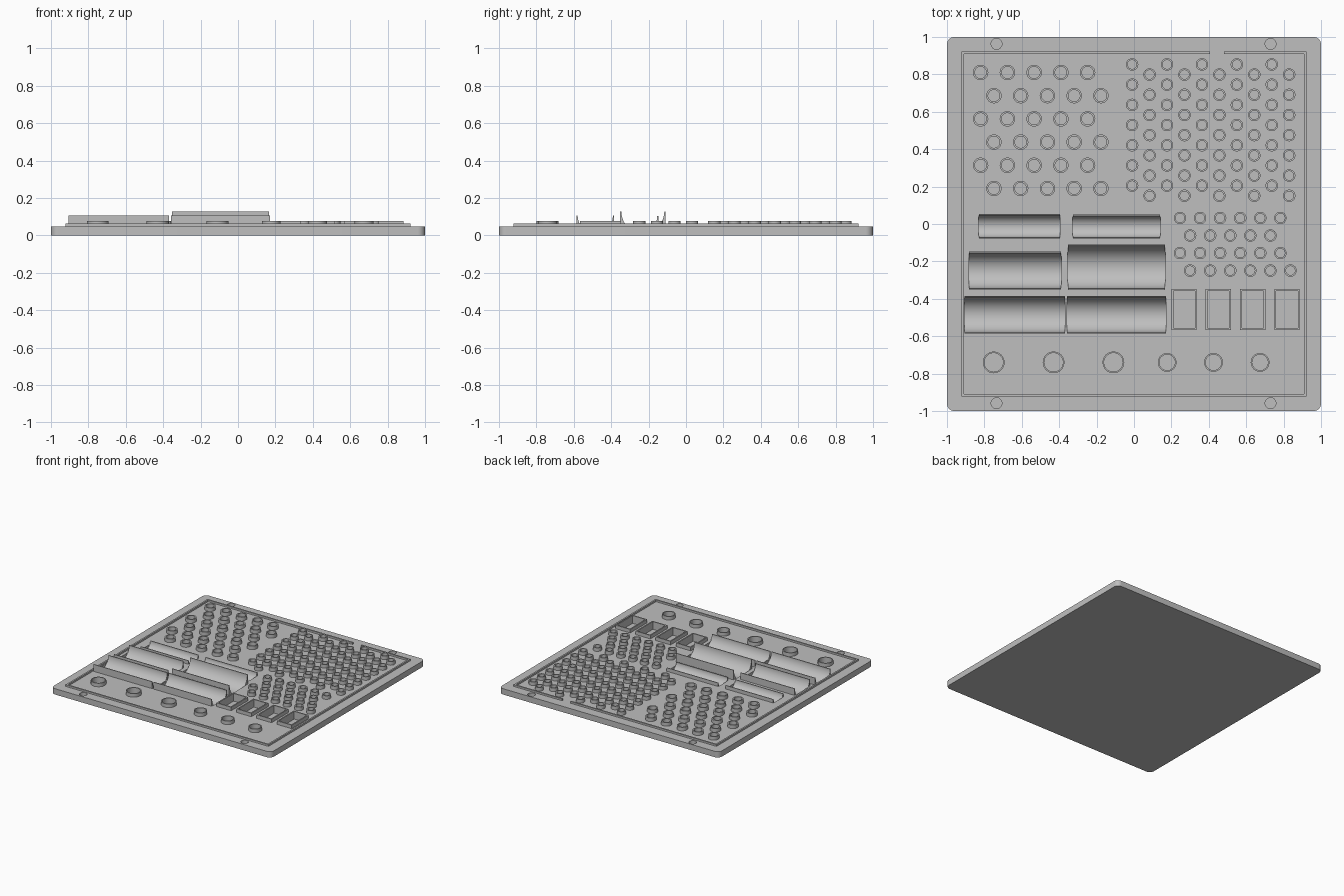
import bpy, bmesh, math
from mathutils import Matrix, Vector

if "Cube" in bpy.data.objects:
    bpy.data.objects.remove(bpy.data.objects["Cube"])

GREY = (0.52, 0.52, 0.52, 1)
mat = bpy.data.materials.new("plain_grey")
mat.use_nodes = True
mat.diffuse_color = GREY
mat.node_tree.nodes["Principled BSDF"].inputs["Base Color"].default_value = GREY

DECK, FLOOR, PEG_TOP, RIM_TOP = 0.048, 0.014, 0.077, 0.062


def box(bm, x0, x1, y0, y1, z0, z1):
    m = Matrix.Translation(((x0 + x1) / 2, (y0 + y1) / 2, (z0 + z1) / 2))
    m = m @ Matrix.Diagonal((x1 - x0, y1 - y0, z1 - z0, 1))
    return bmesh.ops.create_cube(bm, size=1, matrix=m)["verts"]


def post(bm, x, y, r, z0, z1):
    bmesh.ops.create_cone(bm, cap_ends=True, segments=32, radius1=r, radius2=r,
                          depth=z1 - z0, matrix=Matrix.Translation((x, y, (z0 + z1) / 2)))


def make(name, bm):
    mesh = bpy.data.meshes.new(name)
    bm.to_mesh(mesh)
    bm.free()
    mesh.materials.append(mat)
    ob = bpy.data.objects.new(name, mesh)
    bpy.context.collection.objects.link(ob)
    return ob


# Peg layout: (x, y, outer radius, wall)
pegs = []
for row in range(6):
    for i in range(5):
        pegs.append((-0.82 + 0.143 * i + 0.071 * (row % 2), 0.81 - 0.124 * row, 0.041, 0.01))
for col in range(10):
    for i in range(7):
        pegs.append((-0.01 + 0.0933 * col, 0.853 - 0.108 * i - 0.054 * (col % 2), 0.033, 0.009))
for row, count in enumerate((6, 5, 6, 6)):
    for i in range(count):
        pegs.append((0.246 + 0.1073 * i + 0.054 * (row % 2), 0.032 - 0.0937 * row, 0.033, 0.009))
pegs += [(x, -0.74, 0.058, 0.008) for x in (-0.75, -0.43, -0.11)]
pegs += [(x, -0.74, 0.05, 0.008) for x in (0.177, 0.425, 0.674)]

# Cradle layout: (x0, x1, y0, y1, top)
cradles = [(-0.83, -0.396, -0.078, 0.053, 0.077), (-0.327, 0.14, -0.078, 0.05, 0.077),
           (-0.882, -0.39, -0.35, -0.148, 0.103), (-0.354, 0.166, -0.352, -0.11, 0.128),
           (-0.905, -0.37, -0.585, -0.385, 0.105), (-0.358, 0.17, -0.585, -0.385, 0.105)]

trays = [(0.2 + 0.1835 * i, 0.335 + 0.1835 * i, -0.567, -0.347) for i in range(4)]

# Solid parts before hollowing
plate = bmesh.new()
box(plate, -1, 1, -1, 1, 0, DECK)
corners = [e for e in plate.edges if abs(e.verts[0].co.z - e.verts[1].co.z) > 0.01]
bmesh.ops.bevel(plate, geom=corners, offset=0.04, segments=8, profile=0.5, affect='EDGES')

peg_bm, tray_bm, cradle_bm, cut = (bmesh.new() for _ in range(4))
for x, y, r, wall in pegs:
    post(peg_bm, x, y, r, DECK, PEG_TOP)
    post(cut, x, y, r - wall, FLOOR, 0.2)
for x0, x1, y0, y1 in trays:
    box(tray_bm, x0, x1, y0, y1, DECK, PEG_TOP)
    w = 0.01
    box(cut, x0 + w, x1 - w, y0 + w, y1 - w, FLOOR, 0.2)
for x0, x1, y0, y1, top in cradles:
    box(cradle_bm, x0, x1, y0, y1, DECK, top)
    m = Matrix.Translation(((x0 + x1) / 2, (y0 + y1) / 2, top)) @ Matrix.Rotation(math.pi / 2, 4, 'Y')
    m = m @ Matrix.Rotation(math.pi / 64, 4, 'Z')
    r = (y1 - y0) / 2 - 0.006
    bmesh.ops.create_cone(cut, cap_ends=True, segments=64, radius1=r, radius2=r,
                          depth=x1 - x0 + 0.003, matrix=m)
# Corner recesses
for x in (-0.735, 0.73):
    for y in (-0.958, 0.963):
        post(cut, x, y, 0.029, FLOOR, 0.2)

cutter = make("hollow_cutter", cut)
cutter.hide_render = True
parts = [make("base_plate", plate), make("peg_sockets", peg_bm),
         make("rectangular_trays", tray_bm), make("long_cradles", cradle_bm)]
for ob in parts:
    mod = ob.modifiers.new("hollow", 'BOOLEAN')
    mod.operation = 'DIFFERENCE'
    mod.solver = 'EXACT'
    mod.object = cutter
    bpy.context.view_layer.update()
    hollowed = bpy.data.meshes.new_from_object(ob.evaluated_get(bpy.context.evaluated_depsgraph_get()))
    ob.modifiers.clear()
    ob.data = hollowed
bpy.data.objects.remove(cutter)

# Raised rim with a gap at the back
rim = bmesh.new()
o, i = 0.922, 0.909
box(rim, -o, -i, -o, o, DECK, RIM_TOP)
box(rim, i, o, -o, o, DECK, RIM_TOP)
box(rim, -i, i, -o, -i, DECK, RIM_TOP)
box(rim, -i, 0.406, i, o, DECK, RIM_TOP)
box(rim, 0.48, i, i, o, DECK, RIM_TOP)
parts.append(make("raised_rim", rim))

# Smooth the round walls, keep the edges crisp
bpy.ops.object.select_all(action='DESELECT')
for ob in parts:
    ob.select_set(True)
bpy.context.view_layer.objects.active = parts[0]
bpy.ops.object.shade_smooth_by_angle(angle=math.radians(30))
